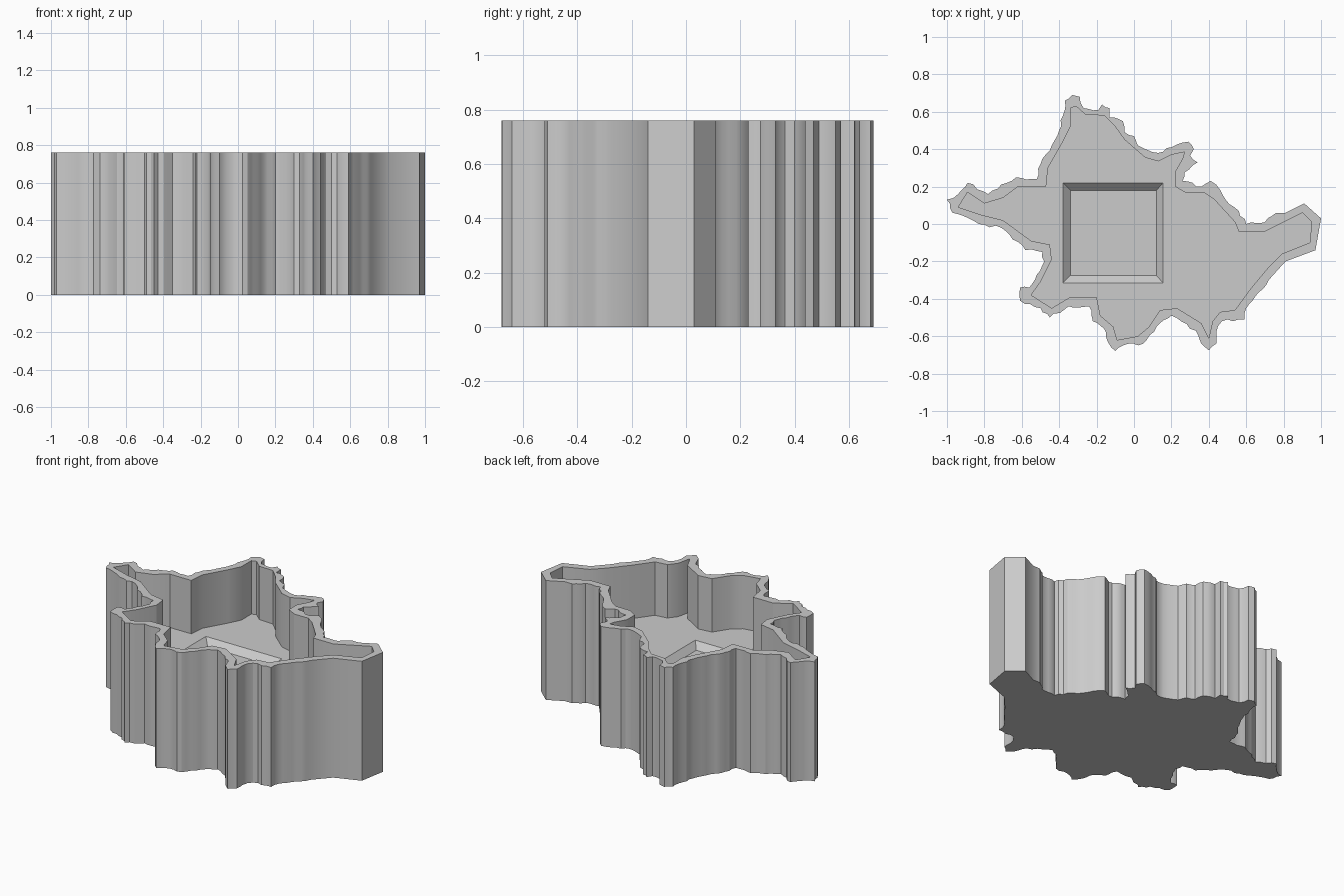
import bpy, bmesh, math, random
from mathutils import Vector

if "Cube" in bpy.data.objects:
    bpy.data.objects.remove(bpy.data.objects["Cube"])

random.seed(4)
HEIGHT, FLOOR, POCKET = 0.76, 0.42, 0.38

# Outer border, clockwise from the north tip
OUTER = [(-.37, .66), (-.33, .69), (-.29, .68), (-.27, .62), (-.19, .61), (-.17, .64), (-.13, .62),
         (-.13, .57), (-.06, .55), (-.05, .49), (0, .47), (.02, .42), (.13, .38), (.20, .41),
         (.29, .44), (.32, .40), (.30, .365), (.34, .33), (.27, .275), (.26, .23), (.36, .20),
         (.41, .23), (.44, .21), (.49, .13), (.56, .07), (.60, 0), (.70, .01), (.76, .06),
         (.81, .06), (.91, .11), (1, .03), (.97, -.14), (.81, -.20), (.72, -.30), (.60, -.45),
         (.59, -.51), (.47, -.52), (.44, -.58), (.44, -.64), (.40, -.675), (.36, -.64), (.33, -.57),
         (.20, -.49), (.14, -.53), (.05, -.64), (-.06, -.65), (-.10, -.68), (-.14, -.63),
         (-.16, -.56), (-.22, -.52), (-.24, -.44), (-.35, -.44), (-.45, -.50), (-.50, -.45),
         (-.61, -.41), (-.61, -.34), (-.56, -.34), (-.48, -.20), (-.49, -.15), (-.58, -.14),
         (-.71, -.02), (-.83, 0), (-.97, .06), (-1, .13), (-.94, .16), (-.89, .22), (-.78, .16),
         (-.63, .25), (-.52, .24), (-.50, .32), (-.40, .50), (-.38, .58)]

# Simpler inner border, leaving a thin rim
INNER = [(-.34, .62), (-.31, .63), (-.26, .585), (-.16, .58), (-.10, .52), (-.05, .45), (.06, .355),
         (.13, .335), (.20, .37), (.27, .385), (.26, .35), (.22, .28), (.22, .20), (.28, .165),
         (.38, .165), (.43, .13), (.54, .01), (.56, -.04), (.70, -.04), (.80, .01), (.90, .06),
         (.95, .01), (.94, -.10), (.79, -.16), (.72, -.23), (.62, -.35), (.54, -.46), (.46, -.47),
         (.42, -.52), (.40, -.61), (.36, -.53), (.23, -.45), (.14, -.46), (.08, -.55), (.02, -.60),
         (-.09, -.62), (-.11, -.55), (-.18, -.49), (-.20, -.39), (-.34, -.39), (-.44, -.45),
         (-.55, -.38), (-.50, -.31), (-.44, -.19), (-.45, -.11), (-.55, -.09), (-.70, .02),
         (-.82, .05), (-.94, .09), (-.89, .17), (-.80, .11), (-.70, .14), (-.62, .20), (-.47, .20),
         (-.46, .30), (-.38, .44), (-.34, .52)]


def roughen(points, step=0.028, amount=0.008):
    """Break long edges into small ragged steps, except the clean east end."""
    out = []
    for a, b in zip(points, points[1:] + points[:1]):
        a, b = Vector(a), Vector(b)
        d = b - a
        n = 1 if max(a.x, b.x) > 0.78 else max(1, round(d.length / step))
        side = Vector((-d.y, d.x)).normalized()
        out.append(a)
        for i in range(1, n):
            out.append(a + d * (i / n) + side * random.uniform(-amount, amount))
    return out


def rect(x0, x1, y0, y1):
    return [(x0, y0), (x0, y1), (x1, y1), (x1, y0)]


bm = bmesh.new()


def ring(points, z):
    verts = [bm.verts.new((p[0], p[1], z)) for p in points]
    edges = [bm.edges.new((verts[i - 1], verts[i])) for i in range(len(verts))]
    return verts, edges


def wall(a, b):
    for i in range(len(a)):
        bm.faces.new((a[i - 1], a[i], b[i], b[i - 1]))


outline = roughen(OUTER)
base_v, base_e = ring(outline, 0)
top_v, top_e = ring(outline, HEIGHT)
rim_v, rim_e = ring(INNER, HEIGHT)
floor_v, floor_e = ring(INNER, FLOOR)
edge_v, edge_e = ring(rect(-.38, .155, -.315, .22), FLOOR)
pocket_v, pocket_e = ring(rect(-.34, .12, -.275, .18), POCKET)

# Outer wall, inner wall and sloped pocket sides
wall(base_v, top_v)
wall(rim_v, floor_v)
wall(edge_v, pocket_v)
# Underside, rim, floor around the pocket, pocket bottom
for edges in (base_e, top_e + rim_e, floor_e + edge_e, pocket_e):
    bmesh.ops.triangle_fill(bm, edges=edges, use_beauty=True, use_dissolve=False)
bmesh.ops.recalc_face_normals(bm, faces=bm.faces[:])

mesh = bpy.data.meshes.new("map_tray")
bm.to_mesh(mesh)
bm.free()
tray = bpy.data.objects.new("map_tray", mesh)
bpy.context.collection.objects.link(tray)

grey = bpy.data.materials.new("light_grey")
grey.diffuse_color = (0.6, 0.6, 0.6, 1)
grey.use_nodes = True
grey.node_tree.nodes["Principled BSDF"].inputs["Base Color"].default_value = grey.diffuse_color
mesh.materials.append(grey)

bpy.context.view_layer.objects.active = tray
tray.select_set(True)
bpy.ops.object.shade_smooth_by_angle(angle=math.radians(30))
